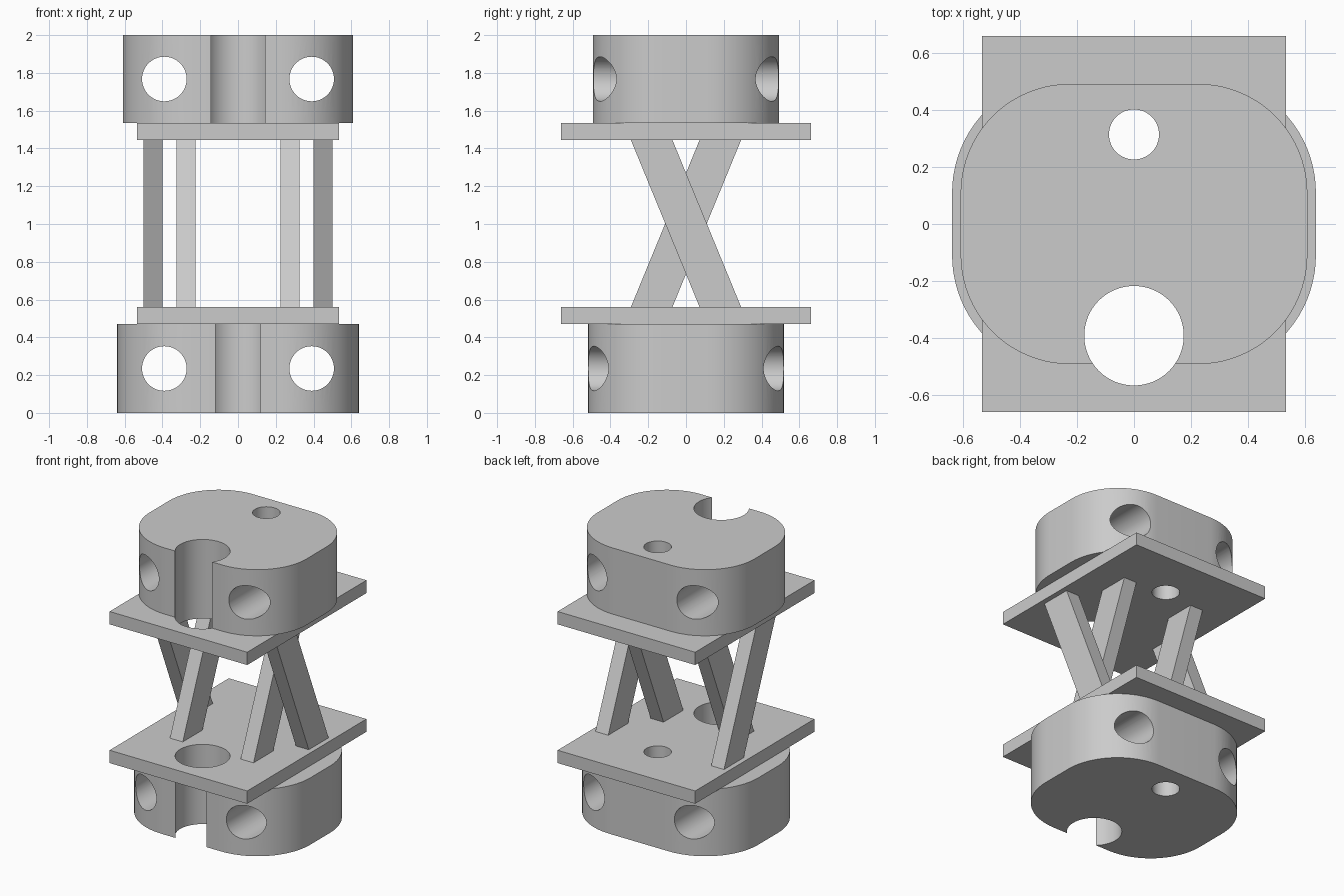
import bpy, bmesh, math
from mathutils import Matrix, Vector

cube = bpy.data.objects.get("Cube")
if cube:
    bpy.data.objects.remove(cube, do_unlink=True)

grey = bpy.data.materials.new("plain_grey")
grey.use_nodes = True
tone = (0.6, 0.6, 0.6, 1)
grey.diffuse_color = tone
grey.node_tree.nodes["Principled BSDF"].inputs["Base Color"].default_value = tone


def make_object(name, bm):
    bmesh.ops.recalc_face_normals(bm, faces=bm.faces)
    mesh = bpy.data.meshes.new(name)
    bm.to_mesh(mesh)
    bm.free()
    mesh.materials.append(grey)
    obj = bpy.data.objects.new(name, mesh)
    bpy.context.collection.objects.link(obj)
    return obj


def prism(name, outline, z0, z1):
    """Extrude a flat outline from z0 up to z1."""
    bm = bmesh.new()
    face = bm.faces.new([bm.verts.new((x, y, z0)) for x, y in outline])
    top = bmesh.ops.extrude_face_region(bm, geom=[face])["geom"]
    verts = [v for v in top if isinstance(v, bmesh.types.BMVert)]
    bmesh.ops.translate(bm, verts=verts, vec=(0, 0, z1 - z0))
    return make_object(name, bm)


def rounded_rectangle(hx, hy, r, steps=20):
    points = []
    for i, (sx, sy) in enumerate([(1, 1), (-1, 1), (-1, -1), (1, -1)]):
        for k in range(steps + 1):
            a = math.pi / 2 * (i + k / steps)
            points.append((sx * (hx - r) + r * math.cos(a),
                           sy * (hy - r) + r * math.sin(a)))
    return points


def rod(name, centre, radius, length, along_y=False):
    """Cylindrical cutter, upright or lying front to back."""
    bm = bmesh.new()
    turn = Matrix.Rotation(math.pi / 2 if along_y else 0, 4, 'X')
    bmesh.ops.create_cone(bm, cap_ends=True, segments=64, radius1=radius,
                          radius2=radius, depth=length,
                          matrix=Matrix.Translation(Vector(centre)) @ turn)
    obj = make_object(name, bm)
    obj.hide_render = True
    return obj


def select_only(obj):
    bpy.ops.object.select_all(action='DESELECT')
    obj.select_set(True)
    bpy.context.view_layer.objects.active = obj


def drill(obj, cutters):
    select_only(obj)
    for cutter in cutters:
        mod = obj.modifiers.new("hole", 'BOOLEAN')
        mod.operation = 'DIFFERENCE'
        mod.solver = 'EXACT'
        mod.object = cutter
        bpy.ops.object.modifier_apply(modifier=mod.name)
    bpy.ops.object.shade_smooth_by_angle(angle=math.radians(30))


# Vertical bores shared by every level
bores = [rod("large_bore_cutter", (0, -0.393, 1), 0.175, 3),
         rod("small_bore_cutter", (0, 0.315, 1), 0.088, 3)]
cutters = list(bores)

# Rounded blocks with two cross holes each
for name, hx, hy, r, z0, z1 in [("lower_block", 0.64, 0.52, 0.41, 0, 0.47),
                                ("upper_block", 0.61, 0.493, 0.385, 1.535, 2)]:
    block = prism(name, rounded_rectangle(hx, hy, r), z0, z1)
    cross = [rod(name + "_cross_cutter", (s * 0.39, 0, (z0 + z1) / 2), 0.118, 2, True)
             for s in (-1, 1)]
    drill(block, bores + cross)
    cutters += cross

# Flat plates
px, py = 0.535, 0.662
for name, z0, z1 in [("lower_plate", 0.47, 0.56), ("upper_plate", 1.445, 1.535)]:
    plate = prism(name, [(px, py), (-px, py), (-px, -py), (px, -py)], z0, z1)
    drill(plate, bores)

# Crossing struts: outer pair leans forward, inner pair leans back
for side, s in (("left", 1), ("right", -1)):
    for kind, cx, lean in (("outer", 0.45, -1), ("inner", 0.275, 1)):
        x, w, d = s * cx, 0.05, 0.11
        foot = -lean * 0.182
        strut = prism(f"{side}_{kind}_strut",
                      [(x - w, foot - d), (x + w, foot - d),
                       (x + w, foot + d), (x - w, foot + d)], 0.56, 1.445)
        for v in strut.data.vertices:
            if v.co.z > 1:
                v.co.y -= 2 * foot

for cutter in cutters:
    bpy.data.objects.remove(cutter, do_unlink=True)
